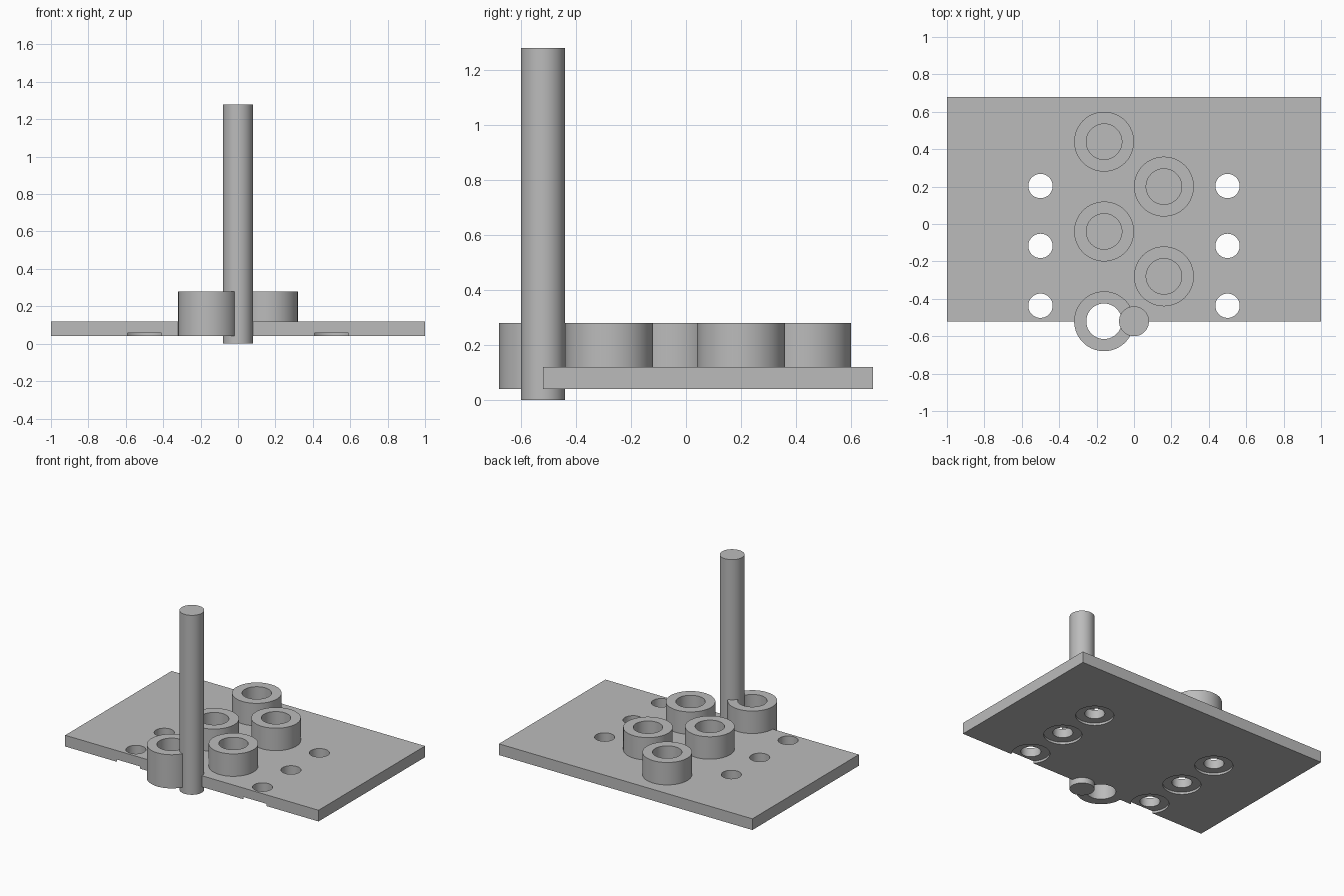
import bpy, bmesh, math

if "Cube" in bpy.data.objects:
    bpy.data.objects.remove(bpy.data.objects["Cube"], do_unlink=True)

# Material
grey = bpy.data.materials.new("plain grey")
grey.use_nodes = True
GREY = (0.5, 0.5, 0.5, 1)
grey.diffuse_color = GREY
grey.node_tree.nodes["Principled BSDF"].inputs["Base Color"].default_value = GREY

SEGMENTS = 64
PLATE_BOTTOM, PLATE_TOP, RING_TOP = 0.04, 0.12, 0.28
FRONT_Y, BACK_Y = -0.52, 0.68
RING_OUTER, RING_INNER = 0.16, 0.095


def activate(obj):
    bpy.ops.object.select_all(action='DESELECT')
    obj.select_set(True)
    bpy.context.view_layer.objects.active = obj


def finish(obj, name):
    obj.name = name
    obj.data.materials.append(grey)
    activate(obj)
    bpy.ops.object.shade_smooth_by_angle(angle=math.radians(30))


def cylinder(x, y, radius, z0, z1):
    bpy.ops.mesh.primitive_cylinder_add(
        vertices=SEGMENTS, radius=radius, depth=z1 - z0, location=(x, y, (z0 + z1) / 2))
    return bpy.context.object


def cut(obj, cutter):
    cutter.hide_render = True
    mod = obj.modifiers.new("cut", 'BOOLEAN')
    mod.operation, mod.solver, mod.object = 'DIFFERENCE', 'EXACT', cutter
    activate(obj)
    bpy.ops.object.modifier_apply(modifier=mod.name)
    bpy.data.objects.remove(cutter, do_unlink=True)


def ring(name, x, y, z0):
    # Square-edged tube spun from its rectangular section
    bm = bmesh.new()
    section = [(RING_INNER, z0), (RING_OUTER, z0), (RING_OUTER, RING_TOP), (RING_INNER, RING_TOP)]
    verts = [bm.verts.new((r, 0, z)) for r, z in section]
    edges = [bm.edges.new((verts[i], verts[(i + 1) % 4])) for i in range(4)]
    bmesh.ops.spin(bm, geom=verts + edges, cent=(0, 0, 0), axis=(0, 0, 1),
                   angle=math.tau, steps=SEGMENTS, use_merge=True)
    bmesh.ops.remove_doubles(bm, verts=bm.verts, dist=0.0001)
    bmesh.ops.recalc_face_normals(bm, faces=bm.faces)
    mesh = bpy.data.meshes.new(name)
    bm.to_mesh(mesh)
    bm.free()
    obj = bpy.data.objects.new(name, mesh)
    bpy.context.collection.objects.link(obj)
    obj.location = (x, y, 0)
    finish(obj, name)


# Base plate with counterbored screw holes
bpy.ops.mesh.primitive_cube_add(
    size=1, location=(0, (FRONT_Y + BACK_Y) / 2, (PLATE_BOTTOM + PLATE_TOP) / 2))
plate = bpy.context.object
plate.scale = (2, BACK_Y - FRONT_Y, PLATE_TOP - PLATE_BOTTOM)
bpy.ops.object.transform_apply(location=True, rotation=False, scale=True)
for side in (-1, 1):
    for row in range(3):
        x, y = side * 0.5, 0.203 - row * 0.32
        cut(plate, cylinder(x, y, 0.065, -0.1, 0.3))
        cut(plate, cylinder(x, y, 0.123, -0.1, PLATE_BOTTOM + 0.016))
# Opening below the front ring
cut(plate, cylinder(-RING_OUTER, FRONT_Y, RING_INNER, -0.1, 0.3))
finish(plate, "base_plate")

# Staggered rings; the front one overhangs the edge and reaches the plate bottom
for i in range(5):
    ring(f"ring_{i + 1}", RING_OUTER * (1 if i % 2 else -1), FRONT_Y + i * 0.24,
         PLATE_TOP if i else PLATE_BOTTOM)

# Upright rod
finish(cylinder(0, FRONT_Y, 0.08, 0, 1.28), "upright_rod")
